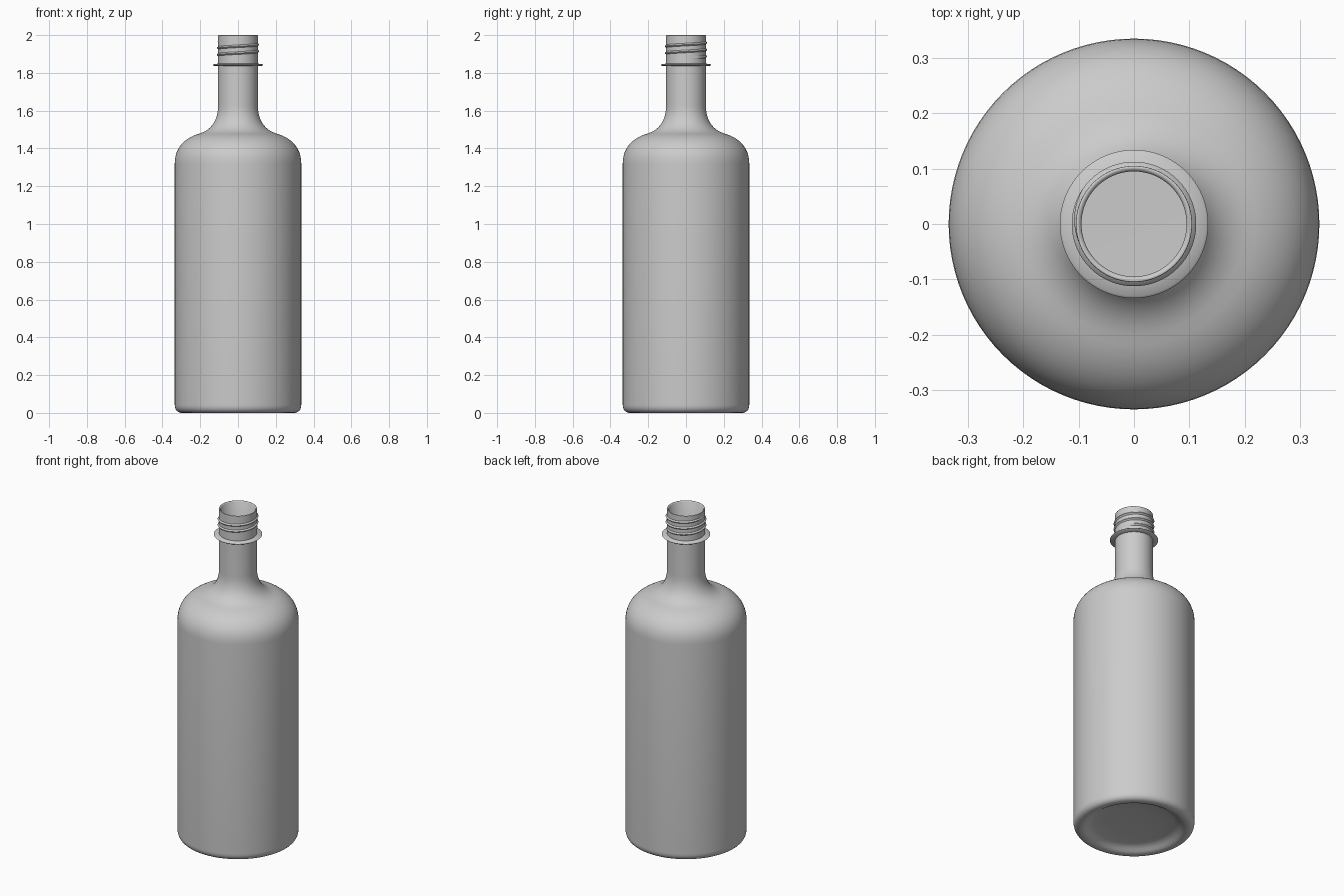
import bpy, bmesh, math
from mathutils import Vector
from mathutils.geometry import interpolate_bezier

cube = bpy.data.objects.get("Cube")
if cube:
    bpy.data.objects.remove(cube, do_unlink=True)

glass = bpy.data.materials.new("light_grey")
glass.use_nodes = True
grey = (0.6, 0.6, 0.6, 1)
glass.diffuse_color = grey
glass.node_tree.nodes["Principled BSDF"].inputs["Base Color"].default_value = grey


def finish(bm, name, angle=50):
    bmesh.ops.remove_doubles(bm, verts=bm.verts, dist=0.0002)
    bmesh.ops.recalc_face_normals(bm, faces=bm.faces)
    mesh = bpy.data.meshes.new(name)
    bm.to_mesh(mesh)
    bm.free()
    mesh.materials.append(glass)
    obj = bpy.data.objects.new(name, mesh)
    bpy.context.collection.objects.link(obj)
    bpy.ops.object.select_all(action="DESELECT")
    obj.select_set(True)
    bpy.context.view_layer.objects.active = obj
    bpy.ops.object.shade_smooth_by_angle(angle=math.radians(angle))
    return obj


def lathe(name, profile, closed=False, steps=96):
    bm = bmesh.new()
    verts = [bm.verts.new((r, 0, z)) for r, z in profile]
    pairs = list(zip(verts, verts[1:]))
    if closed:
        pairs.append((verts[-1], verts[0]))
    edges = [bm.edges.new(p) for p in pairs]
    bmesh.ops.spin(bm, geom=verts + edges, axis=(0, 0, 1), cent=(0, 0, 0),
                   angle=math.tau, steps=steps, use_duplicate=False)
    return finish(bm, name)


def bezier(a, b, c, d, n=12):
    pts = interpolate_bezier(*[Vector((r, 0, z)) for r, z in (a, b, c, d)], n)
    return [(p.x, p.z) for p in pts]


# Hollow bottle: punt, heel, wall, shoulder, neck, lip, then the inside
outside = (
    [(0, 0.04), (0.15, 0.037)]
    + bezier((0.22, 0.03), (0.26, 0.022), (0.265, 0), (0.295, 0))
    + bezier((0.295, 0), (0.32, 0), (0.335, 0.015), (0.335, 0.045))
    + bezier((0.335, 1.32), (0.335, 1.41), (0.275, 1.46), (0.2, 1.48))
    + bezier((0.2, 1.48), (0.14, 1.5), (0.105, 1.55), (0.105, 1.63))
)
lip = bezier((0.105, 1.994), (0.105, 2), (0.105, 2), (0.1, 2), 5)
inside = (
    [(0.095, 1.995), (0.095, 1.63)]
    + bezier((0.095, 1.63), (0.095, 1.54), (0.135, 1.49), (0.2, 1.468))
    + bezier((0.2, 1.468), (0.27, 1.448), (0.323, 1.4), (0.323, 1.32))
    + bezier((0.323, 0.08), (0.323, 0.06), (0.31, 0.055), (0.29, 0.055), 6)
    + [(0, 0.055)]
)
lathe("bottle", outside + lip + inside)

# Thin collar under the thread
lathe("neck_collar", [(0.1, 1.835), (0.13, 1.838), (0.134, 1.842),
                      (0.13, 1.846), (0.1, 1.85)], closed=True)

# Raised helical screw thread, tapering into the neck at both ends
bm = bmesh.new()
turns, per_turn = 2.6, 64
count = int(turns * per_turn)
section = [(-0.004, -0.010), (0.005, -0.004), (0.0075, 0), (0.005, 0.004), (-0.004, 0.010)]
previous = None
for i in range(count + 1):
    angle = math.tau * i / per_turn
    z = 1.878 + 0.036 * i / per_turn
    fade = min(1, i / 12, (count - i) / 12)
    ring = []
    for dr, dz in section:
        r = 0.105 + (dr if dr < 0 else dr * fade - 0.002 * (1 - fade))
        ring.append(bm.verts.new((r * math.cos(angle), r * math.sin(angle), z + dz)))
    if previous:
        for j in range(len(section)):
            k = (j + 1) % len(section)
            bm.faces.new((previous[j], previous[k], ring[k], ring[j]))
    previous = ring
finish(bm, "screw_thread")
